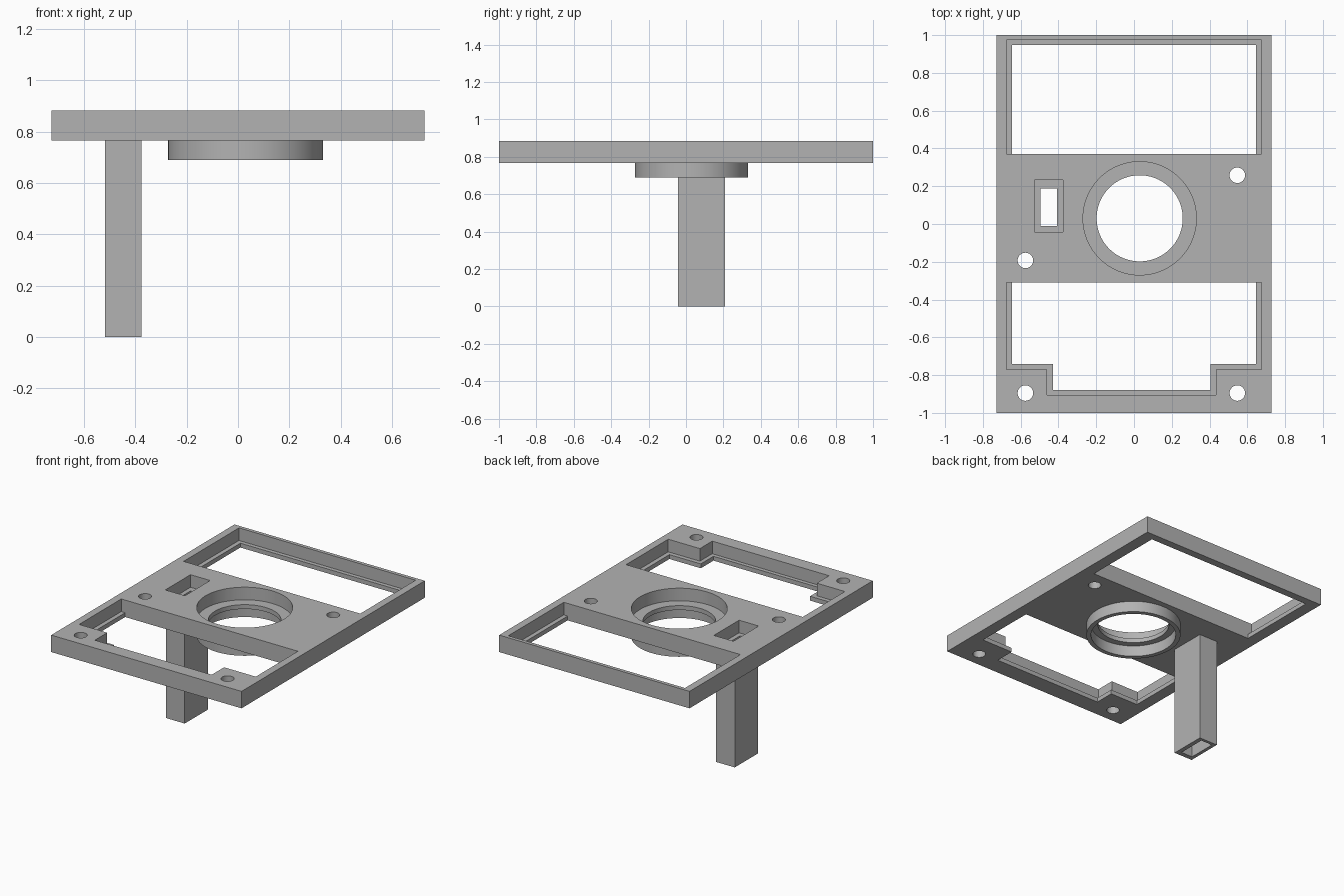
import bpy, bmesh
from math import cos, sin, tau

if "Cube" in bpy.data.objects:
    bpy.data.objects.remove(bpy.data.objects["Cube"], do_unlink=True)

TOP, LEDGE, BASE, RING_BASE = 0.883, 0.796, 0.766, 0.69
OVER = 0.05   # how far cutters reach past a face

grey = bpy.data.materials.new("plain grey")
grey.use_nodes = True
COLOUR = (0.45, 0.45, 0.45, 1)
grey.diffuse_color = COLOUR
grey.node_tree.nodes["Principled BSDF"].inputs["Base Color"].default_value = COLOUR


def rect(x0, x1, y0, y1):
    return [(x0, y0), (x1, y0), (x1, y1), (x0, y1)]


def circle(x, y, r, n=96):
    return [(x + r * cos(tau * i / n), y + r * sin(tau * i / n)) for i in range(n)]


def prism(name, outline, z0, z1):
    """Extrude a counter-clockwise outline from z0 up to z1."""
    bm = bmesh.new()
    face = bm.faces.new([bm.verts.new((x, y, z0)) for x, y in outline])
    up = bmesh.ops.extrude_face_region(bm, geom=[face])
    for v in up["geom"]:
        if isinstance(v, bmesh.types.BMVert):
            v.co.z = z1
    bmesh.ops.recalc_face_normals(bm, faces=bm.faces)
    mesh = bpy.data.meshes.new(name)
    bm.to_mesh(mesh)
    bm.free()
    mesh.materials.append(grey)
    ob = bpy.data.objects.new(name, mesh)
    bpy.context.collection.objects.link(ob)
    return ob


def cut(ob, outline, z0, z1):
    """Subtract a prism from the object."""
    cutter = prism("cutter", outline, z0, z1)
    cutter.hide_render = True
    mod = ob.modifiers.new("cut", "BOOLEAN")
    mod.operation, mod.solver, mod.object = "DIFFERENCE", "EXACT", cutter
    bpy.context.view_layer.update()
    deps = bpy.context.evaluated_depsgraph_get()
    mesh = bpy.data.meshes.new_from_object(ob.evaluated_get(deps))
    ob.modifiers.clear()
    ob.data = mesh
    bpy.data.objects.remove(cutter, do_unlink=True)


def front_window(side, shoulder, x0, x1, front):
    """Window outline with a notch left at each front corner."""
    back = -0.31
    return [(-side, shoulder), (x0, shoulder), (x0, front), (x1, front),
            (x1, shoulder), (side, shoulder), (side, back), (-side, back)]


# Plate
plate = prism("plate", rect(-0.727, 0.727, -1, 1), BASE, TOP)

# Openings: wide recess from the top, narrower hole through the ledge
openings = [
    (rect(-0.675, 0.675, 0.37, 0.975), rect(-0.645, 0.645, 0.37, 0.947)),
    (front_window(0.675, -0.77, -0.46, 0.433, -0.905),
     front_window(0.645, -0.74, -0.43, 0.405, -0.878)),
    (circle(0.03, 0.03, 0.3), circle(0.03, 0.03, 0.228)),
    (rect(-0.526, -0.376, -0.042, 0.233), rect(-0.495, -0.407, -0.01, 0.188)),
]
for recess, hole in openings:
    cut(plate, recess, LEDGE, TOP + OVER)
    cut(plate, hole, BASE - OVER, LEDGE + OVER / 2)

# Screw holes
for x, y in [(0.547, 0.258), (-0.575, -0.193), (-0.575, -0.895), (0.547, -0.895)]:
    cut(plate, circle(x, y, 0.041, 48), BASE - OVER, TOP + OVER)

# Collar below the round opening
collar = prism("round_collar", circle(0.03, 0.03, 0.302), RING_BASE, BASE)
cut(collar, circle(0.03, 0.03, 0.272), RING_BASE - OVER, BASE + OVER)

# Hollow leg below the small opening
leg = prism("hollow_leg", rect(-0.519, -0.377, -0.043, 0.209), 0, BASE)
cut(leg, rect(-0.495, -0.407, -0.01, 0.188), -OVER, BASE + OVER)

# Smooth round walls, sharp corners
for ob in (plate, collar, leg):
    bpy.ops.object.select_all(action="DESELECT")
    ob.select_set(True)
    bpy.context.view_layer.objects.active = ob
    bpy.ops.object.shade_smooth_by_angle(angle=0.52)
